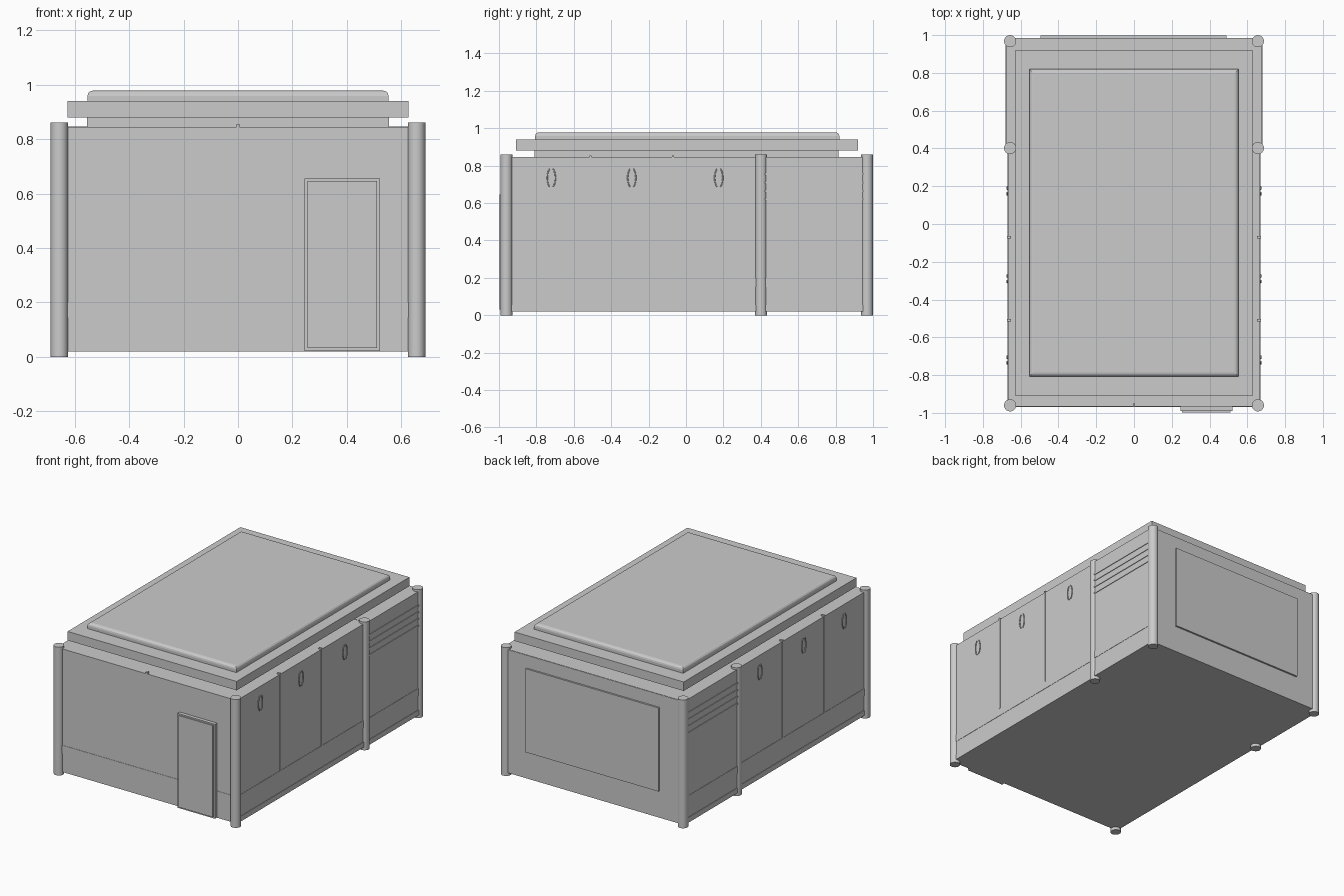
import bpy, math

if "Cube" in bpy.data.objects:
    bpy.data.objects.remove(bpy.data.objects["Cube"])


def box(name, x0, x1, y0, y1, z0, z1, bevel=0.0):
    bpy.ops.mesh.primitive_cube_add(size=1, location=((x0 + x1) / 2, (y0 + y1) / 2, (z0 + z1) / 2))
    ob = bpy.context.object
    ob.name = name
    ob.scale = (x1 - x0, y1 - y0, z1 - z0)
    bpy.ops.object.transform_apply(location=False, rotation=False, scale=True)
    if bevel:
        mod = ob.modifiers.new("edge_bevel", 'BEVEL')
        mod.width = bevel
        mod.segments = 2
    return ob


def side_box(name, s, depth_in, depth_out, y0, y1, z0, z1):
    a, b = sorted((s * depth_in, s * depth_out))
    return box(name, a, b, y0, y1, z0, z1)


# Main cabin and the slightly wider rear compartment
box("cabin_body", -0.668, 0.668, -0.967, 0.986, 0.02, 0.845)
box("rear_compartment", -0.676, 0.676, 0.40, 0.984, 0.022, 0.847)

# Roof: recessed neck, overhanging slab, rounded cap
box("roof_neck", -0.555, 0.555, -0.81, 0.815, 0.84, 0.882)
box("roof_slab", -0.627, 0.627, -0.91, 0.92, 0.88, 0.94)

cap = box("roof_cap", -0.553, 0.553, -0.807, 0.82, 0.93, 0.978)
# Only the upper rim of the cap is rounded
weights = cap.data.attributes.new("bevel_weight_edge", 'FLOAT', 'EDGE')
for e in cap.data.edges:
    if all(cap.data.vertices[v].co.z > 0 for v in e.vertices):
        weights.data[e.index].value = 1.0
mod = cap.modifiers.new("rim_bevel", 'BEVEL')
mod.limit_method = 'WEIGHT'
mod.width = 0.02
mod.segments = 3

# Front door: frame with raised panel
box("door_frame", 0.245, 0.522, -0.99, -0.96, 0.022, 0.655)
box("door_panel", 0.255, 0.510, -0.997, -0.985, 0.032, 0.646)

# Large rear panel
box("rear_panel", -0.495, 0.49, 0.98, 0.998, 0.20, 0.76)

# Front trim bands and top centre stud
box("front_band", -0.64, 0.64, -0.969, -0.96, 0.145, 0.20)
box("front_stud", -0.006, 0.006, -0.969, -0.95, 0.84, 0.856)

for s, side in ((-1, "left"), (1, "right")):
    # Round posts
    for y, pos in ((-0.96, "front"), (0.402, "middle"), (0.968, "rear")):
        bpy.ops.mesh.primitive_cylinder_add(vertices=32, radius=0.032, depth=0.86,
                                            location=(s * 0.656, y, 0.43))
        bpy.context.object.name = f"{side}_{pos}_post"
        bpy.ops.object.shade_smooth_by_angle(angle=math.radians(35))

    # Vertical seams between side doors
    for i, y in enumerate((-0.51, -0.07)):
        side_box(f"{side}_door_seam_{i}", s, 0.65, 0.672, y - 0.006, y + 0.006, 0.20, 0.854)

    # Low trim bands
    side_box(f"{side}_lower_band", s, 0.65, 0.670, -0.94, 0.38, 0.15, 0.20)
    side_box(f"{side}_sill", s, 0.65, 0.671, -0.94, 0.38, 0.02, 0.055)
    side_box(f"{side}_rear_lower_band", s, 0.65, 0.678, 0.42, 0.945, 0.15, 0.20)
    side_box(f"{side}_rear_sill", s, 0.65, 0.679, 0.42, 0.945, 0.02, 0.055)

    # Rear vent slats
    for i in range(4):
        z = 0.755 - i * 0.045
        side_box(f"{side}_vent_slat_{i}", s, 0.65, 0.680, 0.42, 0.945, z - 0.005, z + 0.005)

    # Pairs of curved door handles
    for i, y in enumerate((-0.72, -0.29, 0.175)):
        for d in (-1, 1):
            curve = bpy.data.curves.new(f"{side}_handle_{i}", 'CURVE')
            curve.dimensions = '3D'
            curve.bevel_depth = 0.0035
            curve.bevel_resolution = 1
            curve.use_fill_caps = True
            n = 9
            sp = curve.splines.new('POLY')
            sp.points.add(n - 1)
            for k in range(n):
                a = math.radians(-70 + 140 * k / (n - 1))
                sp.points[k].co = (s * 0.671, y + d * 0.022 * math.cos(a),
                                   0.735 + 0.052 * math.sin(a), 1)
            handle = bpy.data.objects.new(f"{side}_handle_{i}", curve)
            bpy.context.collection.objects.link(handle)
